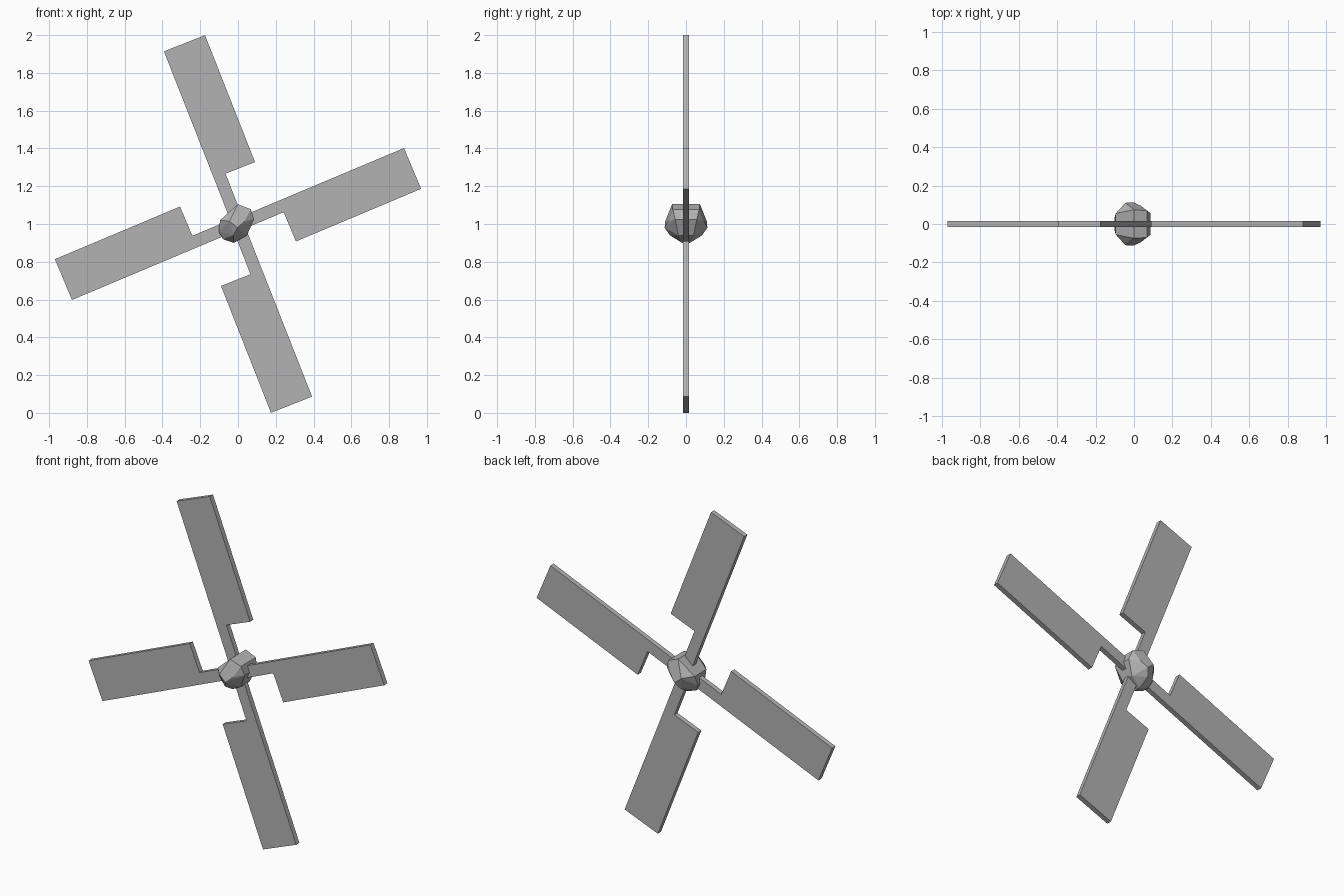
import bpy, bmesh, math
from mathutils import Matrix, Vector

cube = bpy.data.objects.get("Cube")
if cube:
    bpy.data.objects.remove(cube, do_unlink=True)

grey = bpy.data.materials.new("plain grey")
grey.use_nodes = True
colour = (0.45, 0.45, 0.45, 1)
grey.diffuse_color = colour
grey.node_tree.nodes["Principled BSDF"].inputs["Base Color"].default_value = colour

CENTRE = Vector((0, 0, 1))
HALF_THICK = 0.015


def add_object(name, bm):
    bmesh.ops.recalc_face_normals(bm, faces=bm.faces)
    mesh = bpy.data.meshes.new(name)
    bm.to_mesh(mesh)
    bm.free()
    mesh.materials.append(grey)
    obj = bpy.data.objects.new(name, mesh)
    bpy.context.collection.objects.link(obj)
    return obj


def blade(name, angle, inner, outer):
    """Narrow arm widening into a flat paddle on one side."""
    outline = [(0, 0.03), (0, -0.036), (inner, -0.036), (inner, -0.204),
               (outer, -0.204), (outer, 0.03)]
    bm = bmesh.new()
    face = bm.faces.new([bm.verts.new((u, -HALF_THICK, v)) for u, v in outline])
    ext = bmesh.ops.extrude_face_region(bm, geom=[face])
    verts = [g for g in ext["geom"] if isinstance(g, bmesh.types.BMVert)]
    bmesh.ops.translate(bm, verts=verts, vec=(0, 2 * HALF_THICK, 0))
    turn = Matrix.Rotation(math.radians(-angle), 4, 'Y')
    bmesh.ops.transform(bm, matrix=Matrix.Translation(CENTRE) @ turn, verts=bm.verts)
    add_object(name, bm)


# Four blades, opposite pairs alike
blade("left_blade", 22.8, 0.247, 0.966)
blade("upper_blade", 111.5, 0.272, 0.994)
blade("right_blade", 202.8, 0.247, 0.966)
blade("lower_blade", 291.5, 0.272, 0.994)

# Faceted hub: half of its corners (x, y, z), mirrored front to back
corners = [
    (0.0, 0.074, 1.105), (0.068, 0.070, 1.078), (0.085, 0.057, 1.025),
    (0.047, 0.040, 0.940), (-0.022, 0.020, 0.900), (-0.080, 0.020, 0.920),
    (-0.102, 0.030, 0.960), (-0.095, 0.055, 1.020),
    (-0.045, 0.110, 1.015), (-0.003, 0.113, 0.980),
    (0.035, 0.095, 1.015), (-0.025, 0.085, 0.940),
]
bm = bmesh.new()
for x, y, z in corners:
    for side in (-1, 1):
        bm.verts.new((x, side * y, z))
bmesh.ops.convex_hull(bm, input=bm.verts)
bmesh.ops.dissolve_limit(bm, angle_limit=math.radians(6), verts=bm.verts, edges=bm.edges)
add_object("hub", bm)
